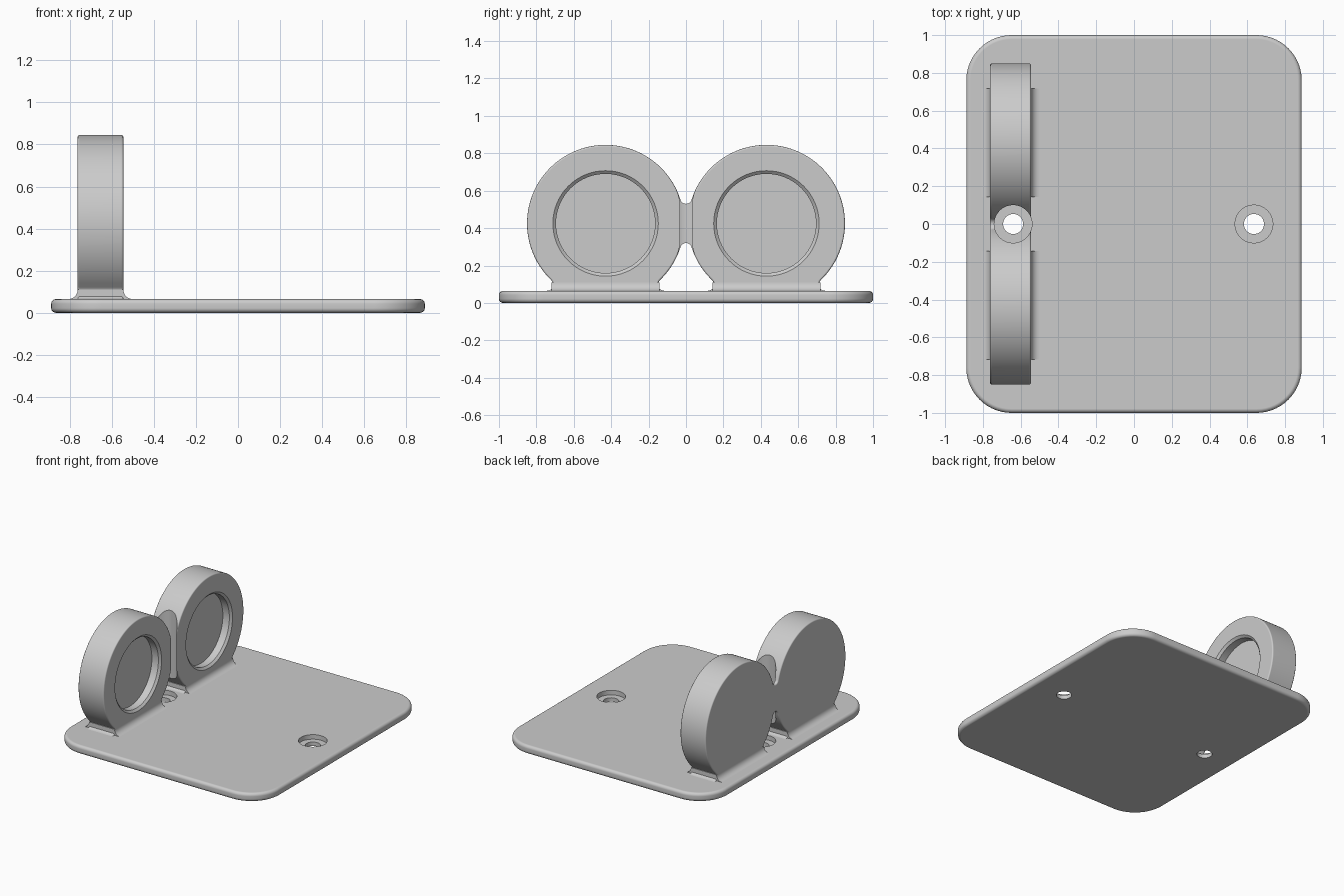
import bpy
import bmesh
from math import sin, cos, pi, sqrt, atan2
from mathutils import Matrix, Vector

if "Cube" in bpy.data.objects:
    bpy.data.objects.remove(bpy.data.objects["Cube"])

GREY = (0.6, 0.6, 0.6, 1)
grey = bpy.data.materials.new("light grey plastic")
grey.use_nodes = True
grey.diffuse_color = GREY
grey.node_tree.nodes["Principled BSDF"].inputs["Base Color"].default_value = GREY

PLATE_TOP = 0.065
DISC_Y, DISC_Z, DISC_R = 0.43, 0.425, 0.42
BACK_X, FACE_X = -0.762, -0.545


def make_object(name, bm):
    bmesh.ops.recalc_face_normals(bm, faces=bm.faces)
    mesh = bpy.data.meshes.new(name)
    bm.to_mesh(mesh)
    bm.free()
    mesh.materials.append(grey)
    obj = bpy.data.objects.new(name, mesh)
    bpy.context.collection.objects.link(obj)
    return obj


def arc(cx, cy, r, start, end, steps):
    return [(cx + r * cos(start + (end - start) * i / steps),
             cy + r * sin(start + (end - start) * i / steps)) for i in range(steps + 1)]


def prism(name, points, to_3d, direction, bevel=0):
    """Extrude a flat outline, optionally rounding the edges of both caps."""
    bm = bmesh.new()
    cap = bm.faces.new([bm.verts.new(to_3d(a, b)) for a, b in points])
    out = bmesh.ops.extrude_face_region(bm, geom=[cap], use_keep_orig=True)
    moved = [g for g in out["geom"] if isinstance(g, bmesh.types.BMVert)]
    bmesh.ops.translate(bm, verts=moved, vec=direction)
    bmesh.ops.recalc_face_normals(bm, faces=bm.faces)
    if bevel:
        axis = Vector(direction).normalized()
        rims = [e for e in bm.edges
                if abs((e.verts[0].co - e.verts[1].co).dot(axis)) < 1e-5]
        bmesh.ops.bevel(bm, geom=rims, offset=bevel, segments=4, profile=0.5,
                        affect="EDGES", clamp_overlap=True)
    return make_object(name, bm)


def lathe(name, profile, matrix, sides=64):
    """Closed solid of revolution from (radius, height) pairs."""
    bm = bmesh.new()
    rings = [[bm.verts.new((r * cos(2 * pi * i / sides), r * sin(2 * pi * i / sides), h))
              for i in range(sides)] for r, h in profile]
    for low, high in zip(rings, rings[1:]):
        for i in range(sides):
            j = (i + 1) % sides
            bm.faces.new((low[i], low[j], high[j], high[i]))
    bm.faces.new(rings[0])
    bm.faces.new(rings[-1])
    bm.transform(matrix)
    return make_object(name, bm)


def cut(obj, cutters):
    bpy.context.view_layer.objects.active = obj
    for cutter in cutters:
        mod = obj.modifiers.new("cut", "BOOLEAN")
        mod.operation = "DIFFERENCE"
        mod.solver = "EXACT"
        mod.object = cutter
        bpy.ops.object.modifier_apply(modifier=mod.name)


# Base plate with rounded corners and softened rims
corner = 0.24
outline = []
for k, (sx, sy) in enumerate([(1, 1), (-1, 1), (-1, -1), (1, -1)]):
    outline += arc(sx * (0.888 - corner), sy * (1 - corner), corner,
                   k * pi / 2, (k + 1) * pi / 2, 14)
plate = prism("base_plate", outline, lambda a, b: (a, b, 0), (0, 0, PLATE_TOP), 0.022)

# Twin-disc holder outline: one half from lower bridge around to upper bridge
waist = 0.105
d = (DISC_R ** 2 - DISC_Y ** 2 + waist ** 2 - 2 * DISC_R * waist) / (2 * (waist - DISC_R))
bridge_r = d - waist
bridge_a = atan2(d, DISC_Y)
foot_r = 0.033
foot_dz = DISC_Z - PLATE_TOP - foot_r
foot_dy = sqrt((DISC_R + foot_r) ** 2 - foot_dz ** 2)
foot_a = atan2(foot_dz, foot_dy)
foot_z = PLATE_TOP + foot_r
base_z = PLATE_TOP - 0.035

half = arc(0, DISC_Z - d, bridge_r, pi / 2, bridge_a, 6)
half += arc(DISC_Y, DISC_Z, DISC_R, pi + bridge_a, pi + foot_a, 12)[1:]
half += arc(DISC_Y - foot_dy, foot_z, foot_r, foot_a, -pi / 2, 8)[1:]
half += [(DISC_Y - foot_dy, base_z), (DISC_Y + foot_dy, base_z)]
half += arc(DISC_Y + foot_dy, foot_z, foot_r, -pi / 2, -pi - foot_a, 8)
half += arc(DISC_Y, DISC_Z, DISC_R, -foot_a, pi - bridge_a, 60)[1:]
half += arc(0, DISC_Z + d, bridge_r, -bridge_a, -pi / 2, 6)[1:]
mirrored = [(-y, z) for y, z in reversed(half)][1:-1]
holder = prism("twin_disc_holder", half + mirrored, lambda a, b: (BACK_X, a, b),
               (FACE_X - BACK_X, 0, 0), 0.012)

# Concave feet blending the discs into the plate
r = 0.045
foot_half = 0.288
for side, y in (("left", DISC_Y), ("right", -DISC_Y)):
    sweep = arc(FACE_X + r, PLATE_TOP + r, r, pi, 1.5 * pi, 8)
    back = arc(BACK_X - r, PLATE_TOP + r, r, 1.5 * pi, 2 * pi, 8)
    shape = sweep + [(FACE_X + r, base_z + 0.02), (BACK_X - r, base_z + 0.02)] + back
    tag = "rear" if y > 0 else "front"
    prism(tag + "_foot_fillet", shape,
          lambda a, b, y=y: (a, y - foot_half, b), (0, 2 * foot_half, 0))

# Counterbored screw holes; the one under the bridge has a tool channel above it
holes = [lathe("screw_cutter", [(0.053, -0.1), (0.053, 0.03), (0.1, 0.03), (0.1, 1)],
               Matrix.Translation((x, 0, 0))) for x in (-0.64, 0.635)]

# Round recesses in the disc faces
depth = 0.07
recesses = [lathe("recess_cutter",
                  [(0.265, 0), (0.265, depth - 0.015), (0.282, depth), (0.282, depth + 0.1)],
                  Matrix.Translation((FACE_X - depth, y, DISC_Z)) @ Matrix.Rotation(pi / 2, 4, "Y"))
            for y in (-DISC_Y, DISC_Y)]

cut(plate, holes)
cut(holder, [holes[0]] + recesses)
for cutter in holes + recesses:
    bpy.data.objects.remove(cutter)

# Smooth rounded surfaces, keep crisp edges
for obj in bpy.context.collection.objects:
    if obj.type == "MESH" and grey.name in obj.data.materials:
        bpy.ops.object.select_all(action="DESELECT")
        obj.select_set(True)
        bpy.context.view_layer.objects.active = obj
        bpy.ops.object.shade_smooth_by_angle(angle=0.5)
        mod = obj.modifiers.new("weighted normals", "WEIGHTED_NORMAL")
        mod.keep_sharp = True
